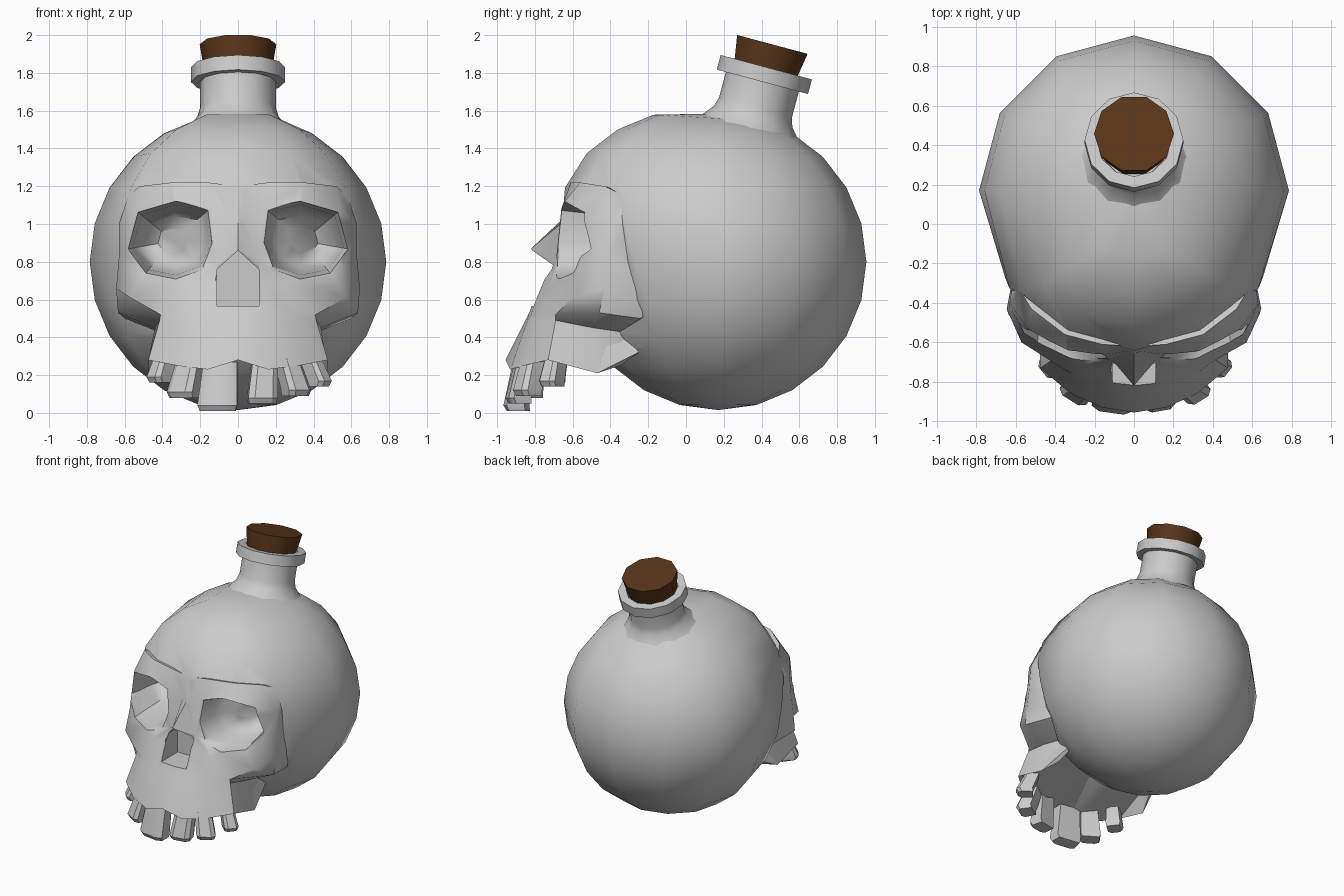
import bpy, bmesh
from math import sin, cos, pi, radians
from mathutils import Vector, Matrix

if "Cube" in bpy.data.objects:
    bpy.data.objects.remove(bpy.data.objects["Cube"])


def make(name, verts, faces):
    me = bpy.data.meshes.new(name)
    bm = bmesh.new()
    vs = [bm.verts.new(v) for v in verts]
    for f in faces:
        bm.faces.new([vs[i] for i in f])
    bmesh.ops.recalc_face_normals(bm, faces=bm.faces[:])
    if bm.calc_volume(signed=True) < 0:
        bmesh.ops.reverse_faces(bm, faces=bm.faces[:])
    bm.to_mesh(me)
    bm.free()
    ob = bpy.data.objects.new(name, me)
    bpy.context.collection.objects.link(ob)
    return ob


def activate(ob):
    bpy.ops.object.select_all(action='DESELECT')
    ob.select_set(True)
    bpy.context.view_layer.objects.active = ob


def smooth(ob, angle=40):
    activate(ob)
    bpy.ops.object.shade_smooth_by_angle(angle=radians(angle))


def boolean(ob, other, op):
    """Apply a boolean with the first solver that gives a sound result."""
    activate(ob)
    m = ob.modifiers.new("cut", 'BOOLEAN')
    m.operation, m.object = op, other
    for solver in ('EXACT', 'MANIFOLD', 'FLOAT'):
        m.solver = solver
        dg = bpy.context.evaluated_depsgraph_get()
        dg.update()
        me = bpy.data.meshes.new_from_object(ob.evaluated_get(dg))
        ys = [v.co.y for v in me.vertices]
        if ys and max(ys) - min(ys) > 1.5 and len(ys) != len(ob.data.vertices):
            ob.modifiers.remove(m)
            ob.data = me
            break
    else:
        ob.modifiers.remove(m)
        print("boolean failed", other.name)
        if op == 'UNION':
            other.select_set(True)
            bpy.ops.object.join()
            return
    bpy.data.objects.remove(other)


def loft(name, loops):
    """Closed tube through equal-sized loops, capped at both ends."""
    n = len(loops[0])
    verts = [p for lp in loops for p in lp]
    faces = [(k * n + i, k * n + (i + 1) % n, (k + 1) * n + (i + 1) % n, (k + 1) * n + i)
             for k in range(len(loops) - 1) for i in range(n)]
    faces += [tuple(range(n)), tuple(range(len(verts) - n, len(verts)))]
    return make(name, verts, faces)


# cranium: low-poly ball with the forehead pushed forward
bpy.ops.mesh.primitive_uv_sphere_add(segments=12, ring_count=12, radius=0.785)
skull = bpy.context.object
skull.name = "skull_bottle"
for v in skull.data.vertices:
    p = v.co.copy()
    if p.y < -0.01:
        push = 0.14 * max(0, min(1, p.z / 0.42))
        if abs(p.x) > 1.2 * abs(p.y) and p.z > -0.1:
            push += 0.05
            p.x *= 0.96
        if p.z > 0.5:
            p.z += 0.02
        p.y -= push
    v.co = p + Vector((0, 0.17, 0.8))
skull.data.update()

# face: rows from brow to upper jaw, each from the middle outwards
rows = [
    [(0, -.62, 1.2), (.16, -.61, 1.22), (.35, -.56, 1.22), (.52, -.43, 1.2), (.58, -.33, 1.15), (.57, -.2, 1.13)],
    [(0, -.64, 1.02), (.14, -.66, 1.08), (.33, -.65, 1.11), (.54, -.53, 1.07), (.63, -.4, 1.0), (.6, -.2, 1.0)],
    [(0, -.82, .87), (.11, -.69, .79), (.33, -.66, .75), (.56, -.56, .77), (.63, -.42, .83), (.6, -.2, .83)],
    [(0, -.75, .76), (.12, -.75, .7), (.26, -.72, .67), (.57, -.6, .61), (.645, -.43, .66), (.6, -.2, .66)],
    [(0, -.83, .53), (.14, -.82, .52), (.3, -.77, .51), (.41, -.69, .52), (.635, -.46, .53), (.6, -.24, .5)],
    [(0, -.85, .49), (.14, -.84, .49), (.3, -.78, .49), (.415, -.69, .49), (.44, -.49, .45), (.42, -.35, .43)],
    [(0, -.955, .28), (.16, -.93, .23), (.32, -.86, .25), (.475, -.73, .28), (.475, -.47, .21), (.42, -.35, .25)],
]
full = [[(-x, y, z) for x, y, z in r[:0:-1]] + r for r in rows]
W, H = len(full[0]), len(full)
front = [p for r in full for p in r]
back = [(x * 0.8, -0.1, z * 0.7 + 0.25) for x, y, z in front]
N = W * H
faces = []
for j in range(H - 1):
    for i in range(W - 1):
        a = j * W + i
        q = (a, a + 1, a + W + 1, a + W)
        faces += [q, tuple(N + k for k in reversed(q))]
rim = (list(range(W)) + [j * W + W - 1 for j in range(1, H)]
       + [(H - 1) * W + i for i in range(W - 2, -1, -1)] + [j * W for j in range(H - 2, 0, -1)])
for a, b in zip(rim, rim[1:] + rim[:1]):
    faces.append((a, b, N + b, N + a))
boolean(skull, make("face", front + back, faces), 'UNION')

# eye sockets: bevelled rim narrowing into a bowl, turned to the sides
eye = [(.15, 1.08), (.33, 1.11), (.52, 1.055), (.57, .87), (.48, .75), (.33, .72), (.19, .77), (.13, .9)]
for s in (-1, 1):
    loops = []
    for y, k in ((-1.0, 1.12), (-.62, 1.05), (-.56, .95), (-.42, .86), (-.34, .66), (-.31, .35)):
        loops.append([(s * (.345 + (x - .345) * k), y + .5 * (x - .345), .91 + (z - .91) * k) for x, z in eye])
    boolean(skull, loft("socket_cutter", loops), 'DIFFERENCE')

# nose opening
nose = [(-.11, .565), (.11, .565), (.11, .76), (0, .86), (-.11, .76)]
boolean(skull, loft("nose_cutter", [[(x, y, z) for x, z in nose] for y in (-1.2, -.6)]), 'DIFFERENCE')
smooth(skull)

# neck and cork share one axis leaning back
tilt = Matrix.Translation((0, .425, 1.83)) @ Matrix.Rotation(radians(-15), 4, 'X')


def lathe(name, profile, n):
    loops = [[tilt @ Vector((r * cos(2 * pi * i / n), r * sin(2 * pi * i / n), t)) for i in range(n)]
             for r, t in profile]
    ob = loft(name, loops)
    smooth(ob)
    return ob


lathe("neck", [(.34, -.41), (.26, -.325), (.215, -.27), (.2, -.22), (.2, -.08),
               (.25, -.08), (.25, 0), (.19, 0), (.18, -.04)], 12)
cork = lathe("cork", [(.172, -.06), (.203, .125)], 10)
mat = bpy.data.materials.new("cork_brown")
mat.diffuse_color = (.1, .036, .01, 1)
mat.use_nodes = True
mat.node_tree.nodes["Principled BSDF"].inputs["Base Color"].default_value = mat.diffuse_color
cork.data.materials.append(mat)

# teeth: tapered blocks (x, y, top z, bottom z, width, yaw, sideways lean)
teeth = [(-.09, -.86, .27, .01, .2, -8, -.01), (-.25, -.81, .29, .08, .15, -32, -.02),
         (-.385, -.69, .3, .16, .11, -52, 0), (.14, -.85, .28, .05, .15, 10, -.02),
         (.26, -.81, .29, .09, .13, 32, .03), (.38, -.69, .3, .14, .1, 52, .02)]
for i, (x, y, top, bot, w, yaw, lean) in enumerate(teeth):
    rot = Matrix.Rotation(radians(yaw), 3, 'Z')
    loops = []
    for z, dx, dy, k in ((top, 0, 0, .9), (bot + .03, lean, -.04, 1.06), (bot, lean, -.03, .95)):
        h, d = w * k / 2, .055 * k
        quad = ((-h, -d * .6), (-h * .6, -d), (h * .6, -d), (h, -d * .6), (h * .9, d), (-h * .9, d))
        loops.append([rot @ Vector((a, b + dy, 0)) + Vector((x + dx, y, z)) for a, b in quad])
    smooth(loft(f"tooth_{i + 1}", loops), 30)
